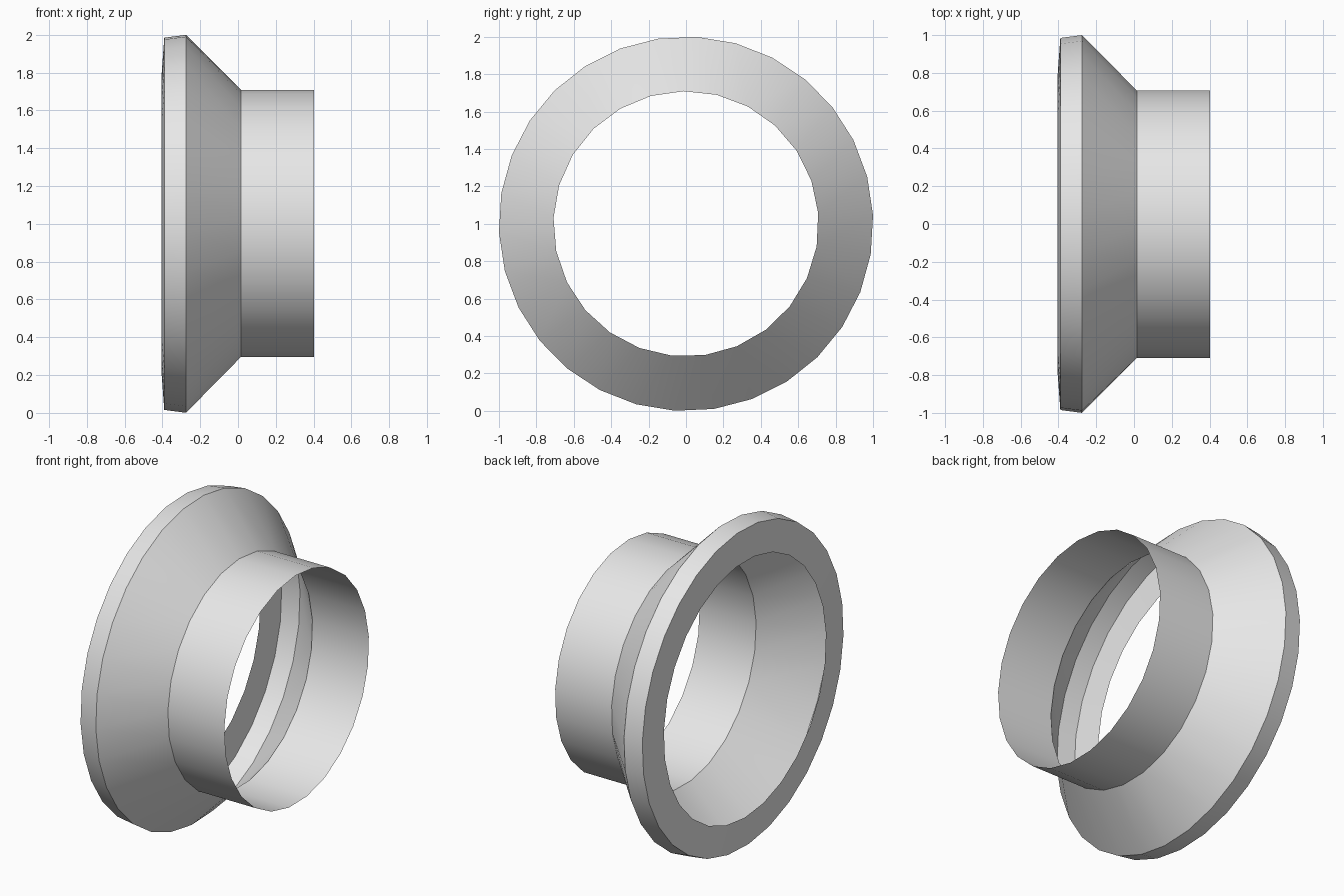
import bpy, bmesh
from math import cos, sin, radians

cube = bpy.data.objects.get("Cube")
if cube:
    bpy.data.objects.remove(cube, do_unlink=True)

grey = bpy.data.materials.new("light_grey")
grey.use_nodes = True
grey.diffuse_color = (0.8, 0.8, 0.8, 1)
grey.node_tree.nodes["Principled BSDF"].inputs["Base Color"].default_value = (0.8, 0.8, 0.8, 1)

# Rings along the x axis: position, radius, sides, start angle in degrees
LIP = (-0.404, 0.795, 27, 3.5)
RIM = (-0.39, 0.986, 30, 2.6)
RIDGE = (-0.275, 1.001, 30, 2.6)
NECK = (0.015, 0.709, 25, 4.6)
END = (0.402, 0.709, 25, 4.6)


def add_ring(bm, ring):
    x, radius, sides, start = ring
    angles = [start + 360 * i / sides for i in range(sides)]
    return [bm.verts.new((x, radius * cos(radians(a)), 1 + radius * sin(radians(a))))
            for a in angles]


def bridge(bm, a, b, spec_a, spec_b):
    """Join two rings; equal rings get quads, others a strip of triangles."""
    na, nb = len(a), len(b)
    if na == nb:
        for i in range(na):
            j = (i + 1) % na
            bm.faces.new((a[i], a[j], b[j], b[i]))
        return
    i = j = 0
    while i < na or j < nb:
        next_a = spec_a[3] + 360 * (i + 0.5) / na
        next_b = spec_b[3] + 360 * (j + 0.5) / nb
        if j >= nb or (i < na and next_a <= next_b):
            bm.faces.new((a[i % na], a[(i + 1) % na], b[j % nb]))
            i += 1
        else:
            bm.faces.new((a[i % na], b[(j + 1) % nb], b[j % nb]))
            j += 1


def open_shell(name, specs):
    bm = bmesh.new()
    rings = [add_ring(bm, s) for s in specs]
    for k in range(len(specs) - 1):
        bridge(bm, rings[k], rings[k + 1], specs[k], specs[k + 1])
    mesh = bpy.data.meshes.new(name)
    bm.to_mesh(mesh)
    bm.free()
    mesh.materials.append(grey)
    obj = bpy.data.objects.new(name, mesh)
    bpy.context.collection.objects.link(obj)
    bpy.ops.object.select_all(action='DESELECT')
    obj.select_set(True)
    bpy.context.view_layer.objects.active = obj
    bpy.ops.object.shade_smooth_by_angle(angle=radians(30))


# Flange with in-turned lip and cone, then the thin open tube
open_shell("flared_flange", [LIP, RIM, RIDGE, NECK])
open_shell("neck_tube", [NECK, END])
